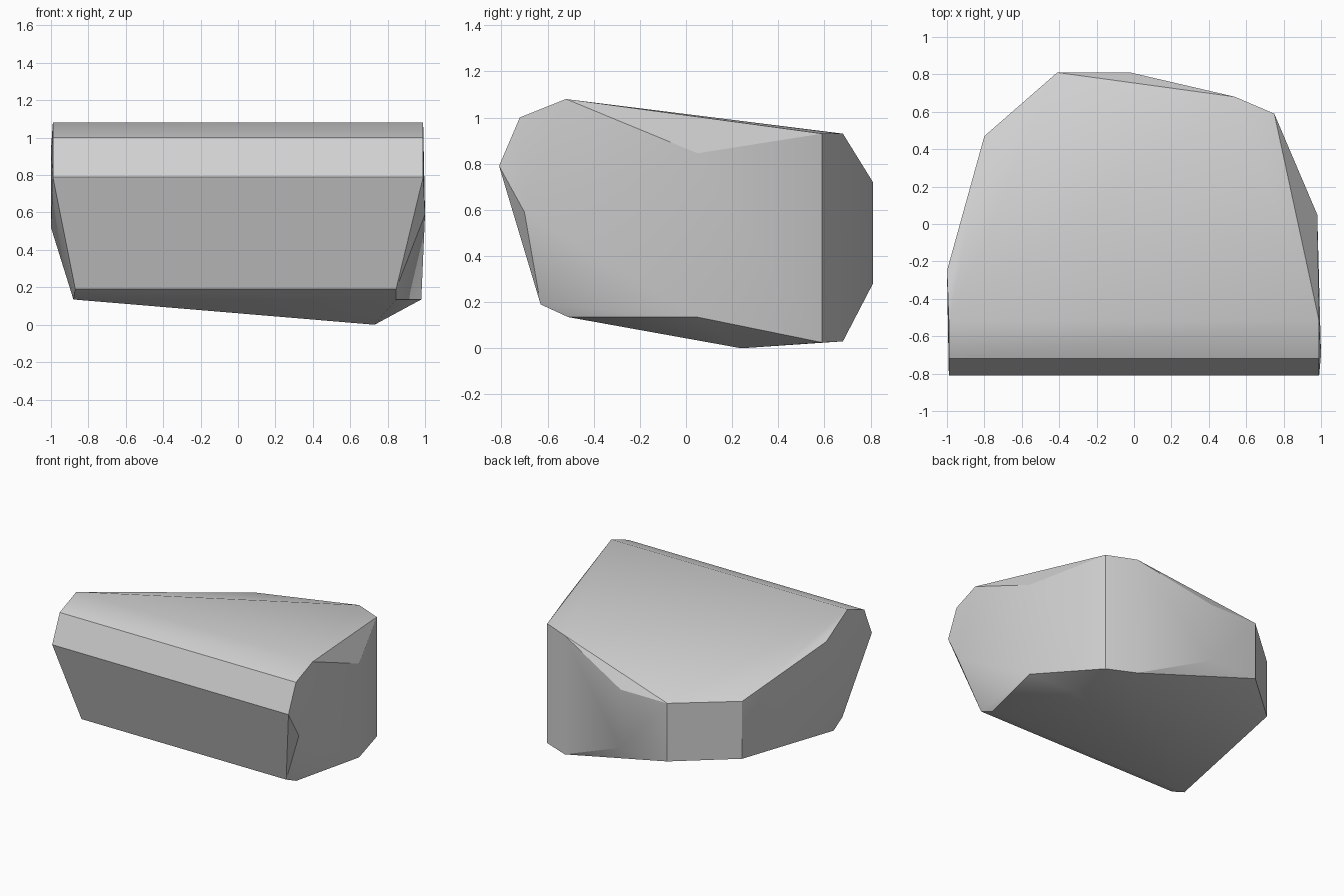
import bpy
import bmesh
import math

cube = bpy.data.objects.get("Cube")
if cube:
    bpy.data.objects.remove(cube, do_unlink=True)

# Plain grey stone
stone = bpy.data.materials.new("grey_stone")
stone.use_nodes = True
colour = (0.64, 0.64, 0.64, 1.0)
stone.diffuse_color = colour
bsdf = stone.node_tree.nodes["Principled BSDF"]
bsdf.inputs["Base Color"].default_value = colour
bsdf.inputs["Roughness"].default_value = 0.9

points = []

# Long front ridge: (left x, right x, y, z) of each edge running across
ridge = [
    (-0.99, 0.99, -0.52, 1.08),
    (-0.99, 0.99, -0.72, 1.00),
    (-0.99, 0.99, -0.81, 0.79),
    (-0.87, 0.845, -0.63, 0.19),
    (-0.88, 0.845, -0.51, 0.135),
]
for x0, x1, y, z in ridge:
    points += [(x0, y, z), (x1, y, z)]

# Upright corners around the back and sides: (x, y, bottom z, top z)
corners = [
    (0.98, 0.05, 0.135, 0.845),
    (0.75, 0.59, 0.025, 0.93),
    (0.54, 0.68, 0.03, 0.93),
    (-0.02, 0.81, 0.28, 0.72),
    (-0.41, 0.81, 0.28, 0.72),
    (-0.80, 0.47, 0.275, 0.71),
    (-1.00, -0.25, 0.52, 0.94),
]
for x, y, low, high in corners:
    points += [(x, y, low), (x, y, high)]

# Lowest point and the bulge on the side
points += [(0.73, 0.24, 0.0), (1.0, -0.70, 0.59)]

# Wrap the points in a faceted skin
bm = bmesh.new()
for p in points:
    bm.verts.new(p)
hull = bmesh.ops.convex_hull(bm, input=bm.verts[:])
loose = [v for v in bm.verts if not v.link_faces]
bmesh.ops.delete(bm, geom=loose, context="VERTS")
bmesh.ops.recalc_face_normals(bm, faces=bm.faces[:])

mesh = bpy.data.meshes.new("boulder")
bm.to_mesh(mesh)
bm.free()
mesh.materials.append(stone)
boulder = bpy.data.objects.new("boulder", mesh)
bpy.context.collection.objects.link(boulder)

# Soft shading over shallow bends, crisp main edges
bpy.ops.object.select_all(action="DESELECT")
boulder.select_set(True)
bpy.context.view_layer.objects.active = boulder
bpy.ops.object.shade_smooth_by_angle(angle=math.radians(30))
